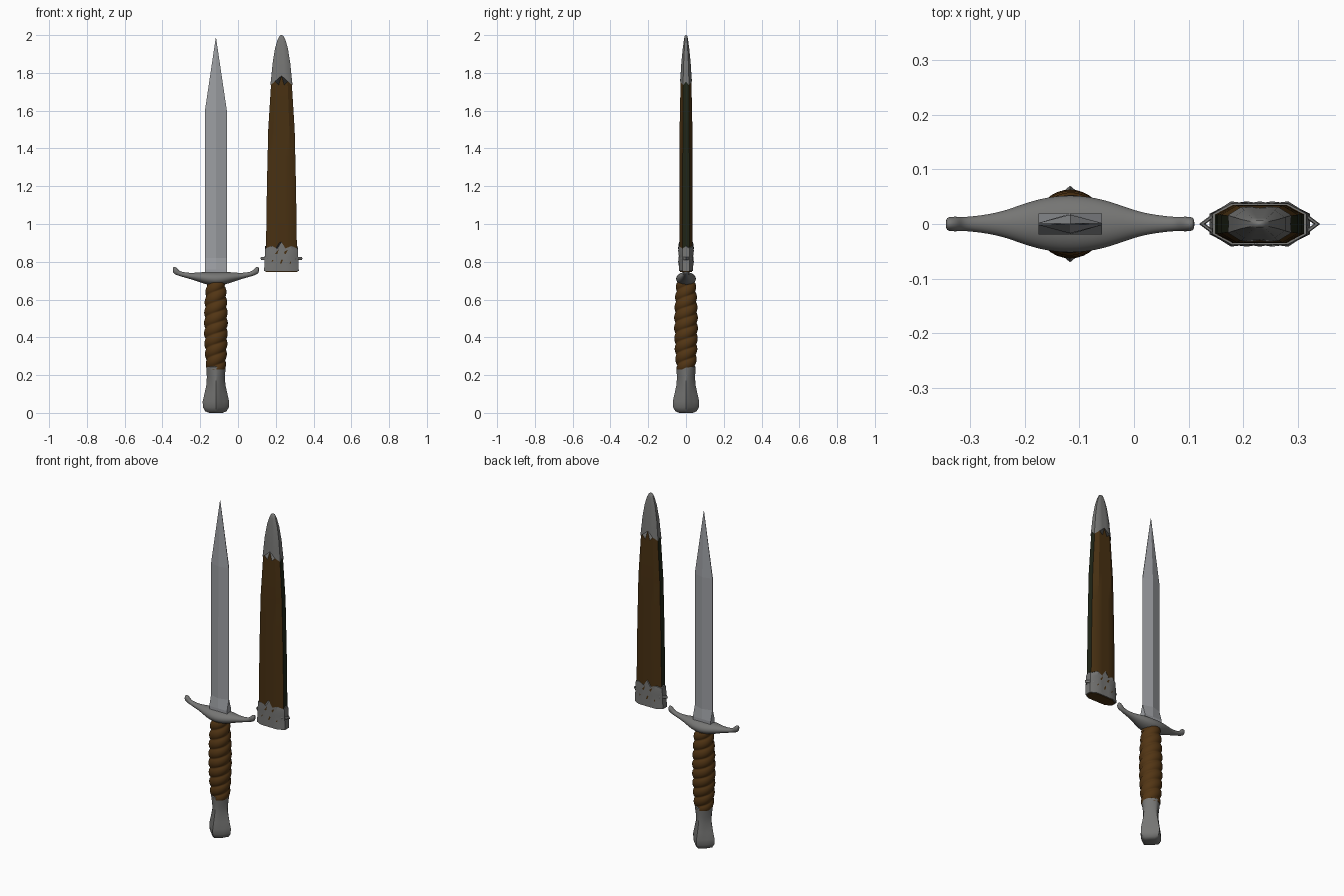
import bpy, bmesh, math
from math import sin, cos, pi, tau

cube = bpy.data.objects.get("Cube")
if cube:
    bpy.data.objects.remove(cube)


def material(name, rgb, metal=0.0):
    m = bpy.data.materials.new(name)
    m.use_nodes = True
    m.diffuse_color = (*rgb, 1)
    bsdf = m.node_tree.nodes["Principled BSDF"]
    bsdf.inputs["Base Color"].default_value = (*rgb, 1)
    return m


STEEL = material("bright steel", (0.33, 0.34, 0.36))
IRON = material("dull iron", (0.18, 0.18, 0.175))
GRIP = material("grip leather", (0.085, 0.036, 0.007))
LEATHER = material("sheath leather", (0.065, 0.03, 0.006))
EDGE = material("dark green edge", (0.014, 0.018, 0.008))


def loft(name, rings, mats, angle=35, subdiv=0):
    """Skin a list of equal-length rings and cap both ends."""
    bm = bmesh.new()
    loops = [[bm.verts.new(p) for p in ring] for ring in rings]
    n = len(loops[0])
    for a, b in zip(loops, loops[1:]):
        for i in range(n):
            j = (i + 1) % n
            bm.faces.new((a[i], a[j], b[j], b[i]))
    bm.faces.new(loops[0][::-1])
    bm.faces.new(loops[-1])
    bmesh.ops.recalc_face_normals(bm, faces=bm.faces)
    mesh = bpy.data.meshes.new(name)
    bm.to_mesh(mesh)
    bm.free()
    ob = bpy.data.objects.new(name, mesh)
    bpy.context.collection.objects.link(ob)
    for m in mats:
        mesh.materials.append(m)
    if subdiv:
        ob.modifiers.new("rounding", 'SUBSURF').levels = subdiv
        ob.modifiers["rounding"].render_levels = subdiv
    bpy.ops.object.select_all(action='DESELECT')
    ob.select_set(True)
    bpy.context.view_layer.objects.active = ob
    if angle:
        bpy.ops.object.shade_smooth_by_angle(angle=math.radians(angle))
    return ob


def sample(table, z):
    """Linear lookup in rows of (z, value, ...)."""
    if z <= table[0][0]:
        return table[0][1:]
    for a, b in zip(table, table[1:]):
        if z <= b[0]:
            t = (z - a[0]) / (b[0] - a[0])
            return [u + (v - u) * t for u, v in zip(a[1:], b[1:])]
    return table[-1][1:]


DX = -0.117   # dagger axis
SX = 0.23     # sheath axis

# Blade: square root section running into a flat diamond, then the point
blade_rows = [(0.73, 0.058, 0.019, 0.019), (0.76, 0.058, 0.019, 0.019),
              (0.82, 0.058, 0.019, 0.002), (1.60, 0.058, 0.017, 0.002),
              (1.985, 0.001, 0.001, 0.0005)]
loft("blade", [[(DX + sx * hx, y, z) for sx, y in
                ((1, c), (0, hy), (-1, c), (-1, -c), (0, -hy), (1, -c))]
               for z, hx, hy, c in blade_rows], [STEEL], angle=0)

# Crossguard: swelling centre, arms curling up into small knobs
half = [(0.0, 0.709, 0.056, 0.038), (0.045, 0.712, 0.051, 0.035),
        (0.085, 0.718, 0.039, 0.028), (0.125, 0.723, 0.023, 0.018),
        (0.165, 0.730, 0.016, 0.014), (0.195, 0.738, 0.013, 0.013),
        (0.205, 0.748, 0.014, 0.020), (0.22, 0.755, 0.014, 0.021),
        (0.228, 0.758, 0.011, 0.014)]
guard = [(-d, *r) for d, *r in half[:0:-1]] + half
loft("crossguard", [[(DX + d, ry * cos(tau * i / 12), zc + rz * sin(tau * i / 12))
                     for i in range(12)] for d, zc, ry, rz in guard],
     [IRON], angle=60, subdiv=2)

# Grip: two rope strands wound around a swelling core
N, M = 32, 110
grip = []
for k in range(M + 1):
    z = 0.23 + 0.46 * k / M
    core = 0.05 + 0.013 * sin(pi * k / M) ** 0.7
    ring = []
    for i in range(N):
        a = tau * i / N
        strand = abs(sin(pi * (z / 0.056 - 2 * i / N)))
        r = core - 0.01 * (1 - strand ** 0.6)
        ring.append((DX + r * cos(a), r * sin(a), z))
    grip.append(ring)
loft("grip", grip, [GRIP], angle=60)

# Pommel: flared foot with four ribs
pommel_rows = [(0.0, 0.035, 0.1), (0.008, 0.056, 0.2), (0.03, 0.069, 0.24),
               (0.06, 0.070, 0.27), (0.10, 0.061, 0.27), (0.15, 0.050, 0.2),
               (0.19, 0.048, 0.12), (0.225, 0.050, 0.06), (0.243, 0.051, 0.04),
               (0.247, 0.046, 0.03)]
pommel = []
for z, r0, dip in pommel_rows:
    ring = []
    for i in range(N):
        a = tau * i / N
        r = r0 * (1 - dip * abs(sin(2 * a)) ** 0.8)
        ring.append((DX + r * cos(a), r * sin(a), z))
    pommel.append(ring)
loft("pommel", pommel, [IRON], angle=50)

# Sheath cross-section: chamfered box, five points per broad face
FACE = (-0.6, -0.25, 0.0, 0.25, 0.6)
SECTION = ([(u, -1) for u in FACE] + [(1, -0.5), (1, 0), (1, 0.5)]
           + [(-u, 1) for u in FACE] + [(-1, 0.5), (-1, 0), (-1, -0.5)])
BODY = [(0.75, 0.083, 0.035), (1.0, 0.080, 0.035), (1.2, 0.077, 0.035),
        (1.5, 0.070, 0.034), (1.74, 0.055, 0.029), (1.85, 0.045, 0.023),
        (1.93, 0.032, 0.015), (1.975, 0.019, 0.009), (1.995, 0.009, 0.005),
        (2.0, 0.003, 0.002)]


def sheath_ring(z, grow=0.0, scallop=None):
    ring = []
    for u, v in SECTION:
        h = z + (scallop(u, v) if scallop else 0)
        hx, hy = sample(BODY, h)
        ring.append((SX + u * (hx + grow), v * (hy + grow), h))
    return ring


def crown(peak):
    """Zigzag border: tall tooth mid-face, lower teeth at the corners."""
    return lambda u, v: peak * {0.0: 1, 0.25: 0, 0.6: 0.4}.get(abs(u), 0.35 if v == 0 else 0)


# Leather body with dark narrow edges
body = loft("sheath_body", [sheath_ring(z) for z in
                            (0.752, 1.0, 1.2, 1.35, 1.5, 1.62, 1.74, 1.80)],
            [LEATHER, EDGE], angle=30)
for p in body.data.polygons:
    if abs(p.normal.x) > 0.9:
        p.material_index = 1

# Metal tip with a zigzag lower border
loft("sheath_tip", [sheath_ring(1.735, 0.003, crown(0.05))]
     + [sheath_ring(z, 0.002) for z in (1.81, 1.85, 1.89, 1.93, 1.975, 1.995)]
     + [sheath_ring(2.0)], [IRON], angle=50)

# Metal throat with slanting folds and a zigzag upper border
throat = []
top = crown(0.035)
for k, z in enumerate((0.75, 0.775, 0.80, 0.825, 0.85, 0.87)):
    ring = []
    for i, (u, v) in enumerate(SECTION):
        fold = 0.004 * cos(pi * (i - 0.5 * k)) if 0 < k < 5 and abs(v) == 1 else 0
        hx = 0.092 - 0.0012 * k
        h = z + top(u, v) * max(0, k - 2) / 3
        ring.append((SX + u * hx, v * (0.0375 + fold), h))
    throat.append(ring)
loft("sheath_throat", throat, [IRON], angle=40)

# Leather mouth lining set on the open end
loft("sheath_mouth", [[(SX + u * 0.084, v * 0.033, z) for u, v in SECTION]
                      for z in (0.747, 0.752)], [LEATHER], angle=0)

# Triangular carrying loops on both sides of the throat
for side, word in ((1, "left"), (-1, "right")):
    bpy.ops.mesh.primitive_torus_add(major_segments=3, minor_segments=6,
                                     major_radius=0.020, minor_radius=0.006,
                                     location=(SX + side * 0.085, 0, 0.818),
                                     rotation=(0, 0, 0 if side > 0 else pi))
    loop = bpy.context.object
    loop.name = word + "_carrying_loop"
    loop.scale = (1, 1.3, 1.4)
    loop.data.materials.append(IRON)
